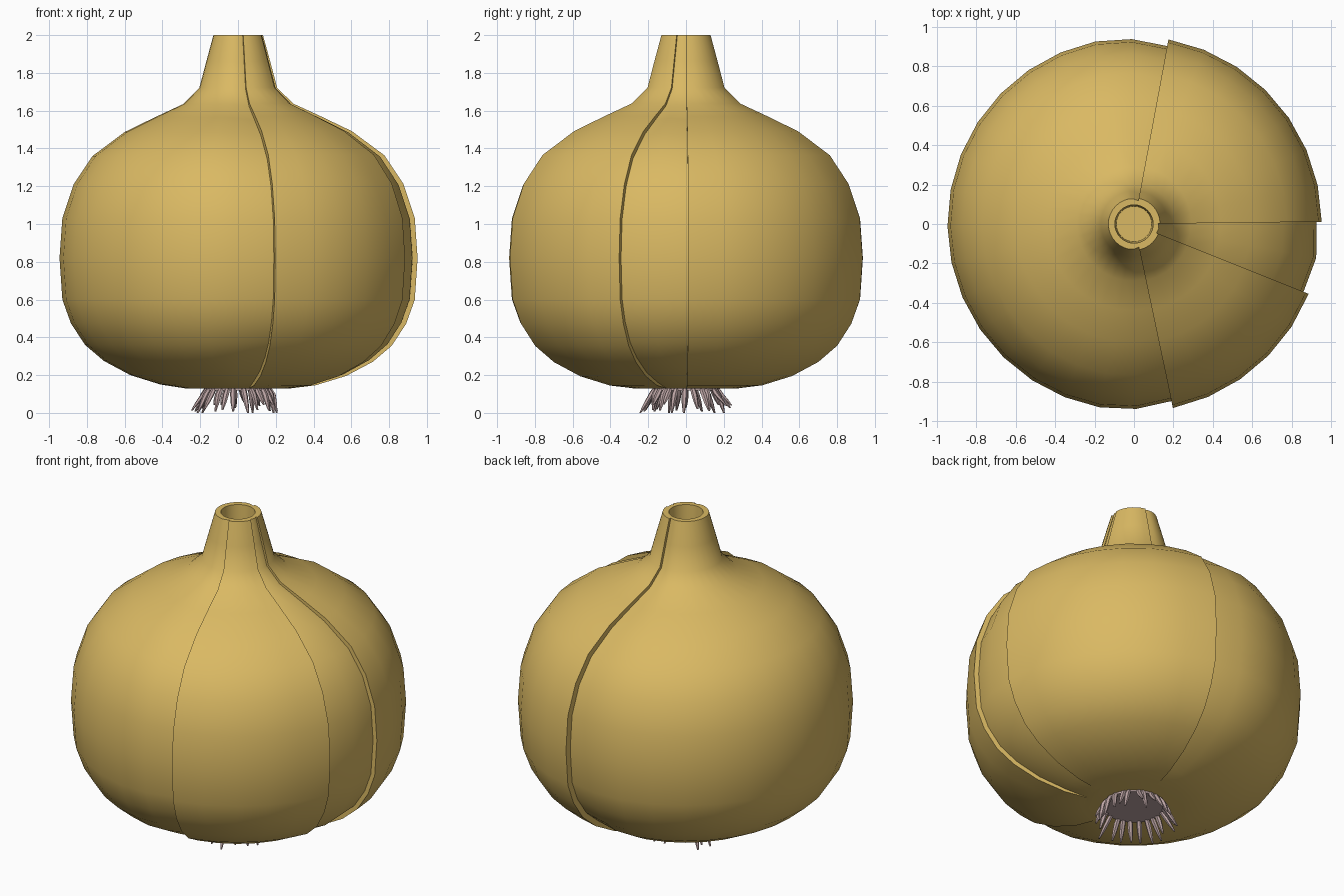
import bpy, bmesh, math, random
from mathutils import Vector

random.seed(4)
if "Cube" in bpy.data.objects:
    bpy.data.objects.remove(bpy.data.objects["Cube"])


def material(name, rgb):
    mat = bpy.data.materials.new(name)
    mat.use_nodes = True
    mat.diffuse_color = (*rgb, 1)
    mat.node_tree.nodes["Principled BSDF"].inputs["Base Color"].default_value = (*rgb, 1)
    return mat


def finish(bm, name, mat, angle):
    bmesh.ops.remove_doubles(bm, verts=bm.verts, dist=0.00001)
    bmesh.ops.recalc_face_normals(bm, faces=bm.faces)
    mesh = bpy.data.meshes.new(name)
    bm.to_mesh(mesh)
    bm.free()
    mesh.materials.append(mat)
    obj = bpy.data.objects.new(name, mesh)
    bpy.context.collection.objects.link(obj)
    bpy.ops.object.select_all(action='DESELECT')
    obj.select_set(True)
    bpy.context.view_layer.objects.active = obj
    bpy.ops.object.shade_smooth_by_angle(angle=math.radians(angle))
    return obj


def bridge(bm, ring_a, ring_b):
    n = len(ring_a)
    for i in range(n):
        j = (i + 1) % n
        bm.faces.new((ring_a[i], ring_a[j], ring_b[j], ring_b[i]))


skin = material("golden skin", (0.70, 0.485, 0.125))
root_mat = material("pale root", (0.50, 0.37, 0.37))

# Bulb outline from the neck rim down to the flat base (radius, height)
PROFILE = [(0.13, 2.0), (0.168, 1.86), (0.205, 1.72), (0.29, 1.635), (0.44, 1.565),
           (0.6, 1.487), (0.77, 1.36), (0.87, 1.21), (0.93, 1.03), (0.945, 0.82),
           (0.93, 0.6), (0.885, 0.475), (0.81, 0.36), (0.71, 0.275), (0.57, 0.2),
           (0.41, 0.15), (0.28, 0.13)]
SEGMENTS = 32

# Skin layers: start step, end step, lift at the edges
LAYERS = [(0, 7, 0.006), (7, 25, -0.028), (25, 30, 0.008), (30, 32, -0.02)]


def columns():
    """Angle and lift of each column; seams have two columns at one angle."""
    for start, end, edge in LAYERS:
        for k in range(start, end + 1):
            near = min(k - start, end - k)
            fade = (1, 0.3, 0)[min(near, 2)] if edge < 0 else 1
            yield 2 * math.pi * k / SEGMENTS + 0.012, edge * fade


def outward(i):
    """Outward normal of the outline at point i."""
    a, b = PROFILE[max(i - 1, 0)], PROFILE[min(i + 1, len(PROFILE) - 1)]
    n = Vector((a[1] - b[1], b[0] - a[0]))
    return n.normalized()


# Layered bulb skin with a hollow neck
bm = bmesh.new()
cols = list(columns())
rings = []
for radius, z in ((0.09, 1.82), (0.097, 2.0)):
    rings.append([bm.verts.new((radius * math.cos(a), radius * math.sin(a), z)) for a, _ in cols])
last = len(PROFILE) - 1
for i, (radius, z) in enumerate(PROFILE):
    n = outward(i)
    scale = min(1, 0.25 + radius)
    ring = []
    for a, lift in cols:
        r = radius + n.x * lift * scale
        h = z if i in (0, last) else z + n.y * lift * scale
        ring.append(bm.verts.new((r * math.cos(a), r * math.sin(a), h)))
    rings.append(ring)
for ring_a, ring_b in zip(rings, rings[1:]):
    bridge(bm, ring_a, ring_b)
bm.faces.new(rings[0])
bm.faces.new(rings[-1])
finish(bm, "bulb", skin, 38)

# Root plate under the bulb
bm = bmesh.new()
discs = [[bm.verts.new((0.175 * math.cos(t), 0.175 * math.sin(t), z))
          for t in (2 * math.pi * k / 24 for k in range(24))] for z in (0.14, 0.118)]
bridge(bm, *discs)
for disc in discs:
    bm.faces.new(disc)
finish(bm, "root_plate", root_mat, 40)

# Fringe of short tapered roots around the plate
bm = bmesh.new()
COUNT = 26
for k in range(COUNT):
    a = 2 * math.pi * (k + random.uniform(-0.25, 0.25)) / COUNT
    out = Vector((math.cos(a), math.sin(a), 0))
    side = Vector((-out.y, out.x, 0))
    reach = random.uniform(0.2, 0.25)
    tip = random.uniform(0.005, 0.045) if k % 5 else 0
    sway = random.uniform(-0.025, 0.025)
    path = [(0.16, 0.14, 0.013), (0.185, 0.1, 0.016),
            ((0.185 + reach) / 2, (0.1 + tip) / 2, 0.013), (reach, tip, 0.005)]
    tubes = []
    for step, (r, z, width) in enumerate(path):
        centre = out * r + side * sway * step / 3 + Vector((0, 0, z))
        tubes.append([bm.verts.new(centre + width * (side * math.cos(t) + out * math.sin(t)))
                      for t in (2 * math.pi * s / 6 for s in range(6))])
    for ring_a, ring_b in zip(tubes, tubes[1:]):
        bridge(bm, ring_a, ring_b)
    bm.faces.new(tubes[0])
    bm.faces.new(tubes[-1])
finish(bm, "roots", root_mat, 40)
